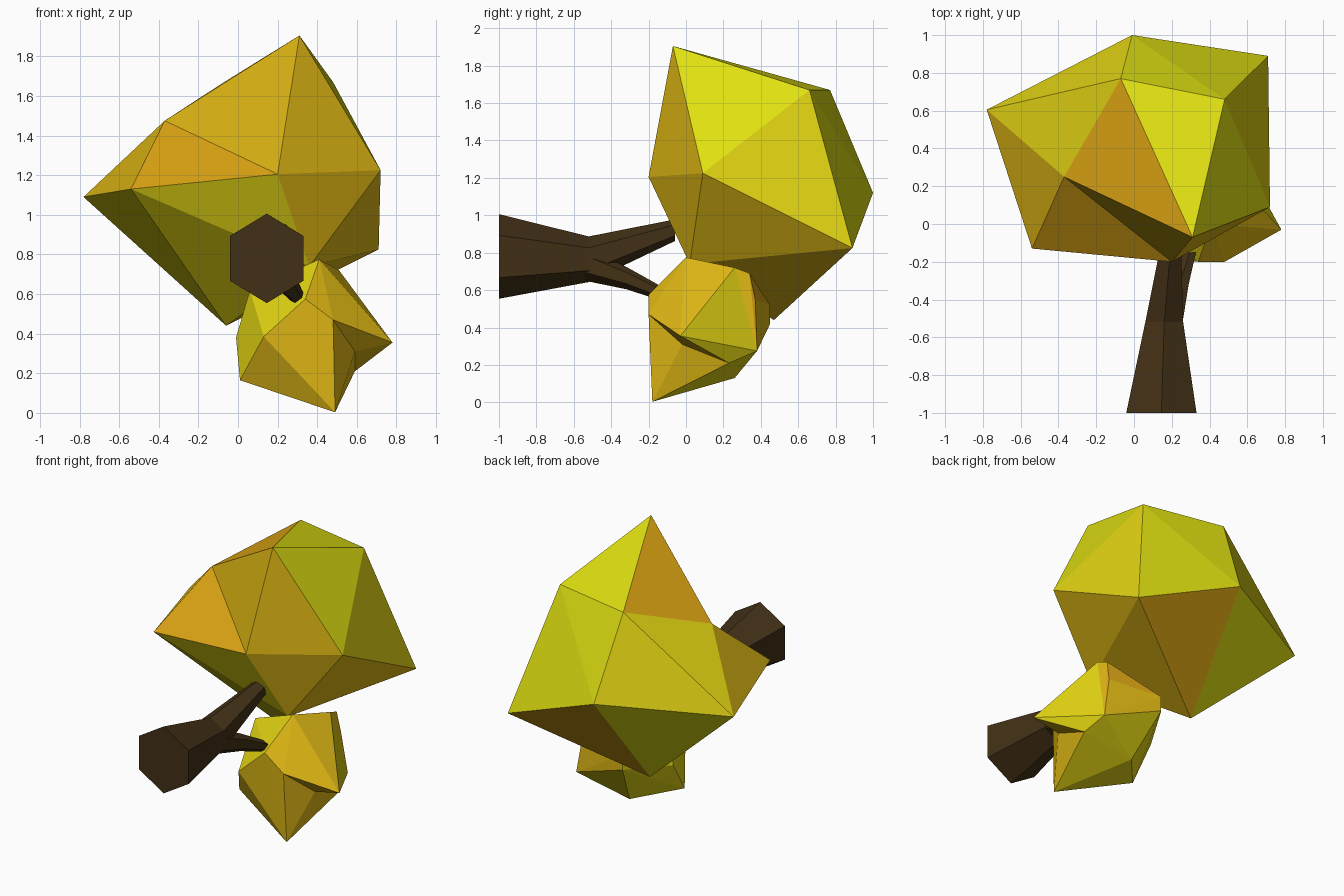
import bpy, bmesh, math
from mathutils import Vector

if "Cube" in bpy.data.objects:
    bpy.data.objects.remove(bpy.data.objects["Cube"])


def material(name, rgb):
    m = bpy.data.materials.new(name)
    m.diffuse_color = (*rgb, 1)
    m.use_nodes = True
    m.node_tree.nodes["Principled BSDF"].inputs["Base Color"].default_value = m.diffuse_color
    return m


# Foliage palette (yellow to orange) and bark
LEAVES = [material("leaf yellow", (0.75, 0.75, 0.006)),
          material("leaf lemon gold", (0.74, 0.64, 0.006)),
          material("leaf gold", (0.73, 0.47, 0.007)),
          material("leaf orange", (0.71, 0.37, 0.007))]
BARK = material("dark bark", (0.055, 0.030, 0.008))


def finish(bm, name, mats):
    bmesh.ops.recalc_face_normals(bm, faces=bm.faces[:])
    me = bpy.data.meshes.new(name)
    bm.to_mesh(me)
    bm.free()
    for m in mats:
        me.materials.append(m)
    ob = bpy.data.objects.new(name, me)
    bpy.context.collection.objects.link(ob)
    return ob


def warped_icosahedron(name, top, upper, lower, bottom, hues):
    """Two staggered rings of five between two poles; hues per face band."""
    bm = bmesh.new()
    t, b = bm.verts.new(top), bm.verts.new(bottom)
    u = [bm.verts.new(p) for p in upper]
    l = [bm.verts.new(p) for p in lower]
    for i in range(5):
        j = (i + 1) % 5
        tris = [(t, u[i], u[j]), (u[i], l[i], u[j]),
                (u[j], l[i], l[j]), (b, l[j], l[i])]
        for band, tri in enumerate(tris):
            bm.faces.new(tri).material_index = int(hues[band][i])
    return finish(bm, name, LEAVES)


def hull(name, points, rule):
    bm = bmesh.new()
    for p in points:
        bm.verts.new(p)
    res = bmesh.ops.convex_hull(bm, input=bm.verts[:])
    loose = [v for v in bm.verts if not v.link_faces]
    bmesh.ops.delete(bm, geom=loose, context='VERTS')
    bmesh.ops.recalc_face_normals(bm, faces=bm.faces[:])
    for f in bm.faces:
        f.normal_update()
        f.material_index = rule(f.normal)
    return finish(bm, name, LEAVES)


def limb(name, rings):
    """Six-sided limb along y; each ring is x, y, z, radius."""
    bm = bmesh.new()
    loops = []
    for x, y, z, r in rings:
        loops.append([bm.verts.new((x + r * 0.95 * math.cos(math.radians(90 + 60 * k)), y,
                                    z + r * math.sin(math.radians(90 + 60 * k))))
                      for k in range(6)])
    for a, b in zip(loops, loops[1:]):
        for k in range(6):
            bm.faces.new((a[k], a[(k + 1) % 6], b[(k + 1) % 6], b[k]))
    bm.faces.new(loops[0])
    bm.faces.new(loops[-1])
    return finish(bm, name, [BARK])


# Trunk lying along y, with a side branch
limb("trunk", [(0.145, -1.0, 0.78, 0.226), (0.16, -0.52, 0.765, 0.122),
               (0.20, -0.06, 0.92, 0.058)])
limb("branch", [(0.18, -0.54, 0.74, 0.09), (0.24, -0.32, 0.665, 0.06),
                (0.295, -0.15, 0.59, 0.04)])

# Large crown
warped_icosahedron(
    "large_crown", (0.31, -0.07, 1.905),
    [(0.20, -0.20, 1.205), (0.72, 0.09, 1.225), (0.48, 0.66, 1.67),
     (-0.07, 0.77, 1.67), (-0.37, 0.25, 1.475)],
    [(0.36, 0.02, 0.74), (0.71, 0.89, 0.825), (-0.01, 1.0, 1.12),
     (-0.78, 0.605, 1.09), (-0.54, -0.13, 1.13)],
    (-0.06, 0.47, 0.44),
    ["20032", "21013", "20121", "23011"])

# Small crown: main body plus one pointed spur to the right
P1, P3 = (0.41, 0.0, 0.775), (0.48, -0.20, 0.47)
P5, P6 = (0.59, -0.02, 0.31), (0.59, 0.23, 0.21)
P9, P13 = (0.51, 0.26, 0.72), (0.555, 0.38, 0.275)


def body_rule(n):
    if n.x < -0.45:
        return 1
    if n.z < -0.55:
        return 1
    if n.y > 0.3:
        return 3 if n.z > 0.1 else 2
    return 2


hull("small_crown", [P1, P3, P5, P6, P9, P13,
                     (0.49, -0.18, 0.003), (0.34, -0.20, 0.575),
                     (0.50, 0.34, 0.69), (0.51, 0.37, 0.55),
                     (0.01, 0.0, 0.165), (-0.01, 0.15, 0.38),
                     (0.13, -0.18, 0.385), (0.16, 0.45, 0.42),
                     (0.24, 0.26, 0.13), (0.16, 0.45, 0.52),
                     (0.06, 0.10, 0.62)], body_rule)
hull("small_crown_spur", [(0.78, -0.03, 0.355), P1, P3, P5, P6, P9, P13],
     lambda n: 1 if n.y > 0.25 else 2)
